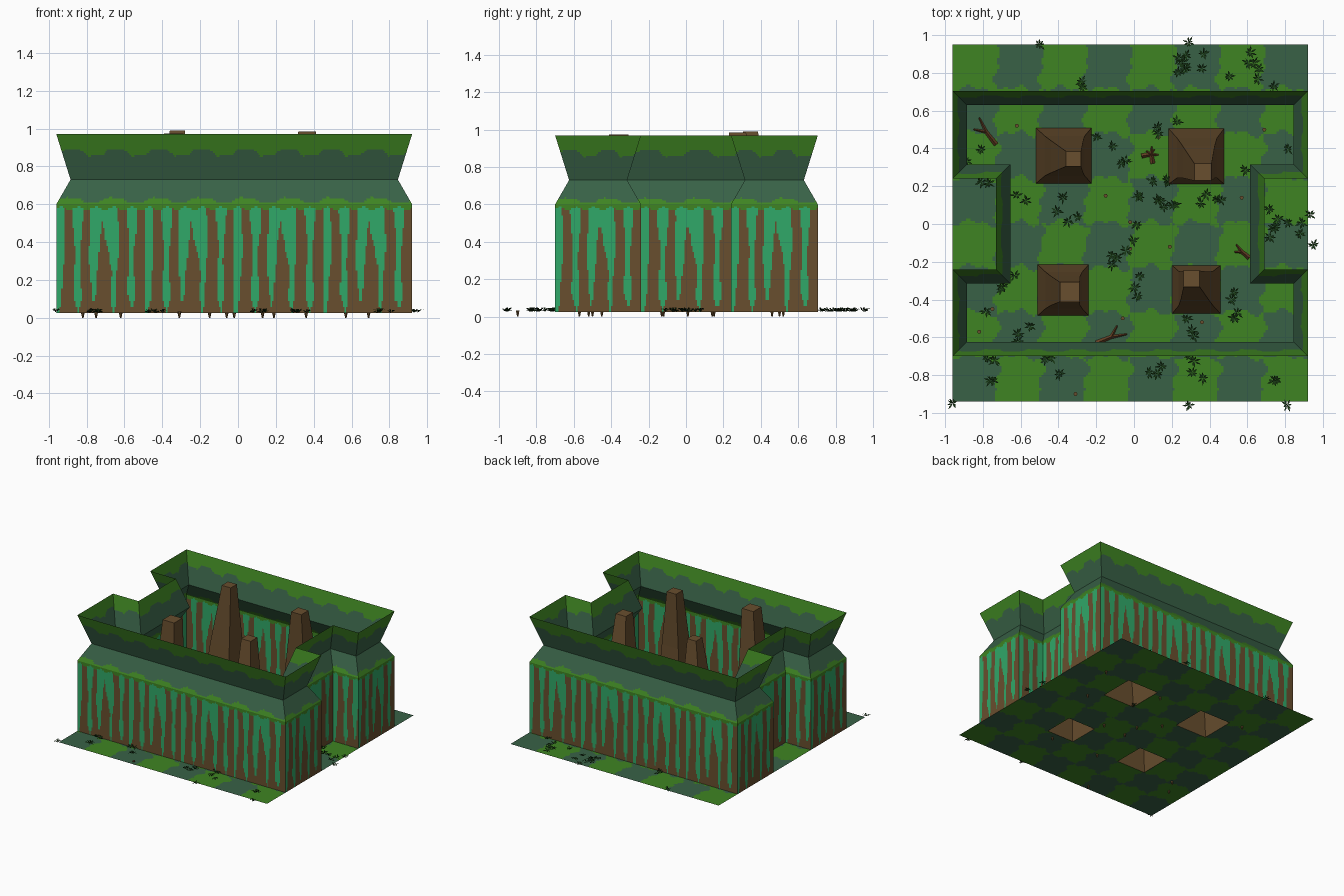
import bpy, math, random
from mathutils import Vector

if "Cube" in bpy.data.objects:
    bpy.data.objects.remove(bpy.data.objects["Cube"])

random.seed(7)
Z0 = 0.025          # ground level


def lin(c):
    c /= 255
    return c / 12.92 if c <= 0.04045 else ((c + 0.055) / 1.055) ** 2.4


def material(name, r, g, b):
    m = bpy.data.materials.new(name)
    m.diffuse_color = (lin(r), lin(g), lin(b), 1)
    m.use_nodes = True
    m.node_tree.nodes["Principled BSDF"].inputs["Base Color"].default_value = m.diffuse_color
    return m


LEAF = material("leaf green", 62, 132, 34)
SLATE = material("slate green", 56, 97, 70)
EMERALD = material("emerald", 48, 168, 104)
BARK = material("bark brown", 104, 78, 46)
GRASS = material("dark grass", 22, 54, 18)
TWIG = material("twig brown", 108, 68, 38)


def make(name, verts, faces, mats, idx=None):
    me = bpy.data.meshes.new(name)
    me.from_pydata(verts, [], faces)
    for m in mats:
        me.materials.append(m)
    if idx:
        me.polygons.foreach_set("material_index", idx)
    me.update()
    ob = bpy.data.objects.new(name, me)
    bpy.context.collection.objects.link(ob)
    return ob


# pillars: base centre, base half size, top centre, top half size, top height
PILLARS = [(-0.372, 0.362, 0.147, -0.32, 0.345, 0.040, 0.99),
           (0.33, 0.358, 0.147, 0.365, 0.275, 0.046, 0.985),
           (-0.375, -0.35, 0.135, -0.34, -0.36, 0.052, 0.975),
           (0.33, -0.347, 0.128, 0.305, -0.29, 0.043, 0.965)]


def pillar(name, bx, by, bh, tx, ty, th, tz):
    rings = []
    for z, t, h in ((Z0, 0, bh), (0.27, 0.1, bh * 0.72), (0.52, 0.35, bh * 0.58), (tz, 1, th)):
        cx, cy = bx + (tx - bx) * t, by + (ty - by) * t
        rings += [(cx + sx * h, cy + sy * h, z) for sx, sy in ((-1, -1), (1, -1), (1, 1), (-1, 1))]
    faces = [(4 * k + i, 4 * k + (i + 1) % 4, 4 * k + 4 + (i + 1) % 4, 4 * k + 4 + i)
             for k in range(3) for i in range(4)] + [(12, 13, 14, 15)]
    make(name, rings, faces, [BARK])


for i, p in enumerate(PILLARS):
    pillar(f"pillar_{i + 1}", *p)

# ground: wavy 8 x 8 checker with openings under the pillars
X0, X1, Y0, Y1, N = -0.96, 0.92, -0.94, 0.95, 160
verts = [(X0 + (X1 - X0) * i / N, Y0 + (Y1 - Y0) * j / N, Z0)
         for j in range(N + 1) for i in range(N + 1)]
faces, idx = [], []
for j in range(N):
    for i in range(N):
        u, v = (i + 0.5) / N * 8, (j + 0.5) / N * 8
        x, y = X0 + u / 8 * (X1 - X0), Y0 + v / 8 * (Y1 - Y0)
        if any(abs(x - p[0]) < p[2] - 0.006 and abs(y - p[1]) < p[2] - 0.006 for p in PILLARS):
            continue
        a = j * (N + 1) + i
        faces.append((a, a + 1, a + N + 2, a + N + 1))
        wu = u + 0.06 * math.sin(v * 6.3) + 0.04 * math.sin(v * 14 + 1)
        wv = v + 0.06 * math.sin(u * 6.3 + 2) + 0.04 * math.sin(u * 15)
        cu, cv = (min(7, max(0, math.floor(w))) for w in (wu, wv))
        idx.append((cu + cv) % 2 == 0)
make("ground", verts, faces, [LEAF, SLATE], [int(k) for k in idx])

# hedge wall: thin sheet on a notched outline, pinched in at z = 0.73
PATH = [(-.96, -.70), (.92, -.70), (.92, -.24), (.69, -.24), (.69, .24), (.92, .24),
        (.92, .705), (-.96, .705), (-.96, .24), (-.73, .24), (-.73, -.24), (-.96, -.24)]
ROWS = ([Z0 + (0.54 - Z0) * k / 16 for k in range(16)] + [0.54 + 0.01 * k for k in range(6)]
        + [0.60 + 0.01 * k for k in range(6)] + [0.66, 0.73, 0.80, 0.83]
        + [0.84 + 0.01 * k for k in range(8)] + [0.97])
# stripe centre, half width at the top, half width at the bottom, in tile units
STRIPES = [(.14, .045, .065), (.33, .04, .055), (.53, -.02, .085), (.75, .05, .065), (.95, .05, .07)]


def inset(z):
    if z <= 0.60:
        return 0.0
    return 0.075 * ((z - 0.60) / 0.13 if z < 0.73 else (0.97 - z) / 0.24)


def wall_colour(u, z):
    bump = math.sin(u * 4 * math.pi) + 0.7 * abs(math.sin(u * 6 * math.pi + 0.6))
    if z > 0.865 + 0.02 * bump:
        return 0
    if z > 0.618 + 0.012 * bump:
        return 1
    if z > 0.578 + 0.008 * math.sin(u * 10 * math.pi):
        return 0
    t = (0.58 - z) / 0.55
    for c, top, low in STRIPES:
        c += 0.012 * math.sin(z * 14 + c * 20)
        half = top + (low - top) * min(1, t * 1.6) + max(0, t - 0.85) * 0.25
        if abs(u % 1 - c) < half:
            return 3
    return 2


def edge_dir(k):
    a, b = Vector(PATH[k % 12]), Vector(PATH[(k + 1) % 12])
    return (b - a).normalized()


verts, faces, idx = [], [], []
R = len(ROWS)
for k in range(12):
    a, b = Vector(PATH[k]), Vector(PATH[(k + 1) % 12])
    d, before, after = edge_dir(k), edge_dir(k - 1), edge_dir(k + 1)
    left = [Vector((-e.y, e.x)) for e in (before, d, after)]
    length = (b - a).length
    n = round(length / 0.0085)
    base = len(verts)
    for i in range(n + 1):
        for z in ROWS:
            s = inset(z)
            p = (a + s * (left[0] + left[1])).lerp(b + s * (left[1] + left[2]), i / n)
            verts.append((p.x, p.y, z))
    tiles = length / 0.47 if length < 0.3 else round(length / 0.47)
    for i in range(n):
        for r in range(R - 1):
            q = base + i * R + r
            faces.append((q, q + R, q + R + 1, q + 1))
            idx.append(wall_colour((i + 0.5) / n * tiles, (ROWS[r] + ROWS[r + 1]) / 2))
make("hedge_wall", verts, faces, [LEAF, SLATE, EMERALD, BARK], idx)

# grass tufts: stars of slim blades in clusters (x, y, count, spread)
CLUSTERS = [(.30, .88, 8, .09), (.58, .85, 5, .10), (-.29, .75, 2, .03), (-.50, .95, 1, 0),
            (.29, .96, 1, 0), (.70, .72, 3, .06), (.12, .15, 10, .10), (.17, .55, 3, .08),
            (.45, .10, 4, .10), (-.35, .05, 4, .10), (-.05, -.12, 6, .12), (.80, .0, 8, .10),
            (.93, .05, 1, 0), (.95, -.11, 1, 0), (-.72, -.37, 4, .10), (-.60, -.60, 3, .10),
            (-.80, -.78, 4, .07), (-.42, -.75, 3, .05), (.10, -.78, 3, .06), (.32, -.76, 4, .06),
            (.75, -.82, 2, .04), (.81, -.96, 1, 0), (.29, -.96, 1, 0), (-.96, -.95, 1, 0),
            (.60, -.45, 5, .12), (-.82, .30, 4, .10), (.70, .30, 3, .12), (-.12, .40, 4, .10),
            (.05, -.35, 3, .10), (.27, -.55, 3, .05), (-.60, .15, 2, .05)]
verts, faces = [], []
for cx, cy, count, spread in CLUSTERS:
    for _ in range(count):
        x, y = cx + random.uniform(-spread, spread), cy + random.uniform(-spread, spread)
        turn = random.uniform(0, 6)
        for k in range(8):
            ang = turn + k * math.pi / 4 + random.uniform(-.25, .25)
            c, s, l = math.cos(ang), math.sin(ang), random.uniform(.022, .04)
            w, h, b = 0.005, random.uniform(.008, .024), len(verts)
            m = l * 0.55
            verts += [(x, y, Z0 + .002), (x + c * m - s * w, y + s * m + c * w, Z0 + h),
                      (x + c * l, y + s * l, Z0 + h * .8), (x + c * m + s * w, y + s * m - c * w, Z0 + h)]
            faces.append((b, b + 3, b + 2, b + 1))
make("grass_tufts", verts, faces, [GRASS])


# fallen branches: tapered sticks with two forks
def stick(verts, faces, a, b, r0, r1):
    a, b, o = Vector(a), Vector(b), len(verts)
    side = (b - a).cross(Vector((0, 0, 1))).normalized()
    for p, r in ((a, r0), (b, r1)):
        verts += [tuple(p - side * r), tuple(p + side * r), tuple(p + Vector((0, 0, r * 1.5)))]
    faces += [(o + i, o + (i + 1) % 3, o + 3 + (i + 1) % 3, o + 3 + i) for i in range(3)]


BRANCHES = [(-.73, .42, 128, .17), (.10, .32, 100, .09), (.04, .36, 10, .09),
            (-.20, -.63, 22, .17), (.61, -.18, 140, .10)]
verts, faces = [], []
for x, y, deg, l in BRANCHES:
    def at(base, ang, dist):
        ang = math.radians(ang)
        return (base[0] + math.cos(ang) * dist, base[1] + math.sin(ang) * dist, Z0 + .004)
    root = (x, y, Z0 + .004)
    mid = at(root, deg, l * .5)
    stick(verts, faces, root, mid, .013, .010)
    stick(verts, faces, mid, at(mid, deg - 12, l * .5), .010, .004)
    stick(verts, faces, mid, at(mid, deg + 40, l * .4), .009, .004)
make("fallen_branches", verts, faces, [TWIG])

# small round stumps poking through the ground
STUMPS = [(-.62, .52), (.13, .46), (.69, .5), (-.15, .15), (-.02, .01), (-.02, -.13), (.57, .14),
          (.19, -.12), (-.75, -.45), (-.82, -.57), (-.06, -.5), (.36, -.52), (-.31, -.9)]
verts, faces = [], []
for x, y in STUMPS:
    o = len(verts)
    for r, z in ((.004, 0), (.011, Z0 + .008)):
        verts += [(x + r * math.cos(k * math.pi / 3), y + r * math.sin(k * math.pi / 3), z) for k in range(6)]
    faces += [(o + k, o + (k + 1) % 6, o + 6 + (k + 1) % 6, o + 6 + k) for k in range(6)]
    faces.append(tuple(range(o + 6, o + 12)))
make("stumps", verts, faces, [BARK])
